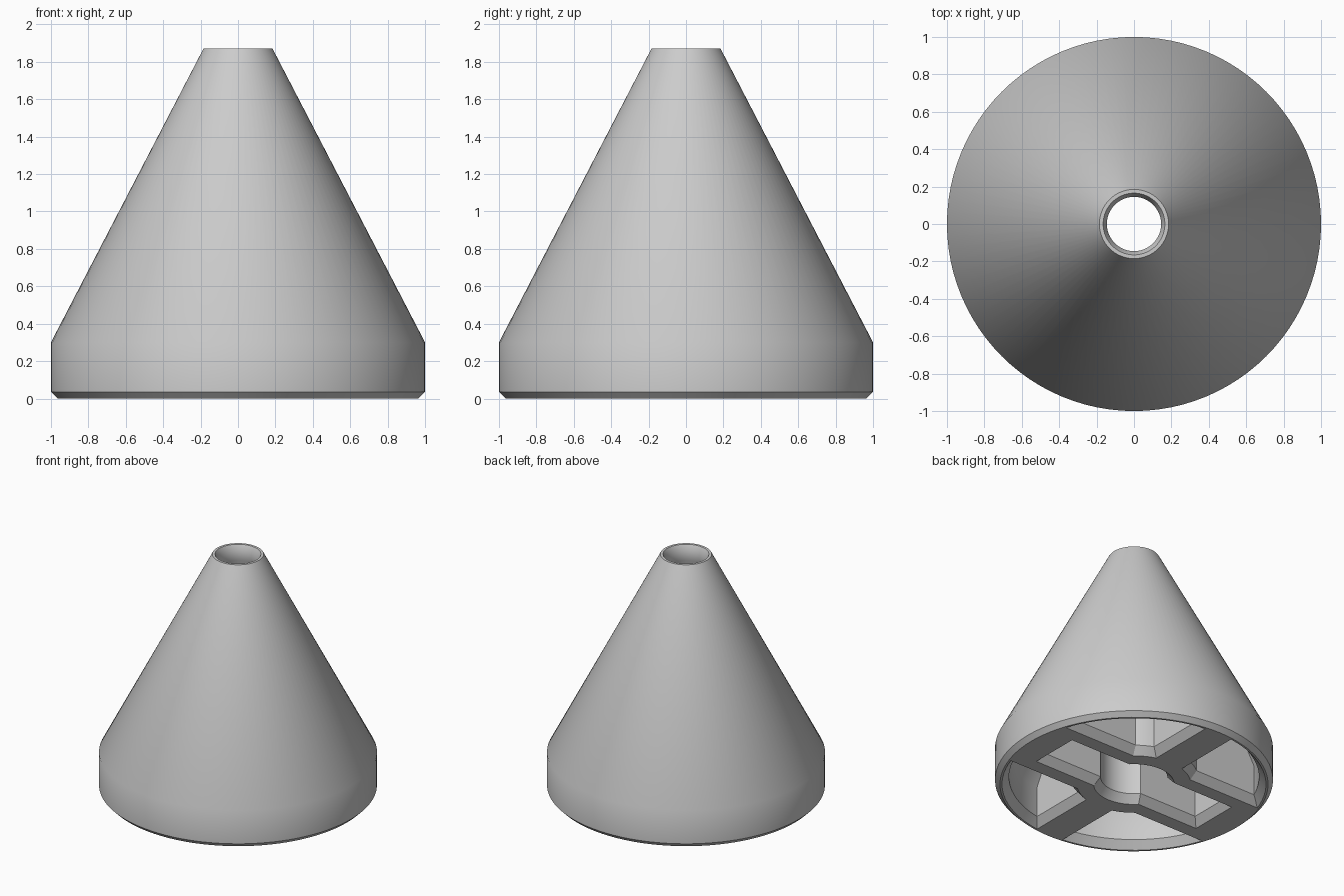
import bpy, bmesh, math

SEG = 96
CHAMFER, CHAMFER_Z = 0.05, 0.06

cube = bpy.data.objects.get("Cube")
if cube:
    bpy.data.objects.remove(cube, do_unlink=True)

grey = bpy.data.materials.new("plain grey")
grey.use_nodes = True
grey.diffuse_color = (0.6, 0.6, 0.6, 1)
grey.node_tree.nodes["Principled BSDF"].inputs["Base Color"].default_value = (0.6, 0.6, 0.6, 1)


def finish(name, bm):
    bmesh.ops.recalc_face_normals(bm, faces=bm.faces)
    mesh = bpy.data.meshes.new(name)
    bm.to_mesh(mesh)
    bm.free()
    mesh.materials.append(grey)
    obj = bpy.data.objects.new(name, mesh)
    bpy.context.collection.objects.link(obj)
    return obj


def loft(name, rings, closed=False):
    """Skin a stack of equal-sized rings; cap the ends or join them up."""
    bm = bmesh.new()
    loops = [[bm.verts.new(p) for p in ring] for ring in rings]
    pairs = list(zip(loops, loops[1:]))
    if closed:
        pairs.append((loops[-1], loops[0]))
    else:
        bm.faces.new(loops[0])
        bm.faces.new(loops[-1])
    for a, b in pairs:
        for i in range(len(a)):
            j = (i + 1) % len(a)
            bm.faces.new((a[i], a[j], b[j], b[i]))
    return finish(name, bm)


def lathe(name, profile, closed=False):
    turn = [2 * math.pi * i / SEG for i in range(SEG)]
    return loft(name, [[(r * math.cos(t), r * math.sin(t), z) for t in turn]
                       for r, z in profile], closed)


def block(name, levels):
    """Rectangular prism from (half x, half y, z) levels."""
    return loft(name, [[(-x, -y, z), (x, -y, z), (x, y, z), (-x, y, z)]
                       for x, y, z in levels])


def combine(target, other, operation):
    mod = target.modifiers.new(operation.lower(), 'BOOLEAN')
    mod.operation, mod.object, mod.solver = operation, other, 'EXACT'
    bpy.context.view_layer.objects.active = target
    bpy.ops.object.modifier_apply(modifier=mod.name)
    bpy.data.objects.remove(other, do_unlink=True)


# Hollow cone with chamfered foot and bored tip
cone = lathe("cone_shell", [
    (0.965, 0), (1, 0.035), (1, 0.3), (0.185, 1.87), (0.165, 1.87),
    (0.145, 1.83), (0.145, 1.75), (0.9, 0.3), (0.9, 0.06), (0.95, 0)], closed=True)

# Inner supports: hub, wide slab along x, cross rib along y
top = 1.72
supports = lathe("inner_supports", [(0.46 - CHAMFER, 0), (0.46, CHAMFER_Z), (0.46, top)])
combine(supports, block("slab", [
    (1.1, 0.36 - CHAMFER, 0), (1.1, 0.36, CHAMFER_Z), (1.1, 0.36, top - 0.01)]), 'UNION')
combine(supports, block("cross_rib", [
    (0.17 - CHAMFER, 1.1, 0), (0.17, 1.1, CHAMFER_Z), (0.17, 1.1, top - 0.02)]), 'UNION')

# Slot and central bore, flared at the bottom
low = -CHAMFER_Z
combine(supports, block("slot_cutter", [
    (0.7 + 2 * CHAMFER, 0.15 + 2 * CHAMFER, low), (0.7, 0.15, CHAMFER_Z), (0.7, 0.15, 2)]),
    'DIFFERENCE')
combine(supports, lathe("bore_cutter", [
    (0.24 + 2 * CHAMFER, low), (0.24, CHAMFER_Z), (0.24, 2.1)]), 'DIFFERENCE')

# Trim the supports just inside the shell wall, then join them
combine(supports, lathe("trim_cone", [
    (0.955, -0.02), (0.955, 0.03), (0.93, 0.06), (0.93, 0.3), (0.165, 1.77)]), 'INTERSECT')
combine(cone, supports, 'UNION')

for obj in bpy.context.selected_objects:
    obj.select_set(False)
cone.select_set(True)
bpy.context.view_layer.objects.active = cone
bpy.ops.object.shade_smooth_by_angle(angle=math.radians(30))
